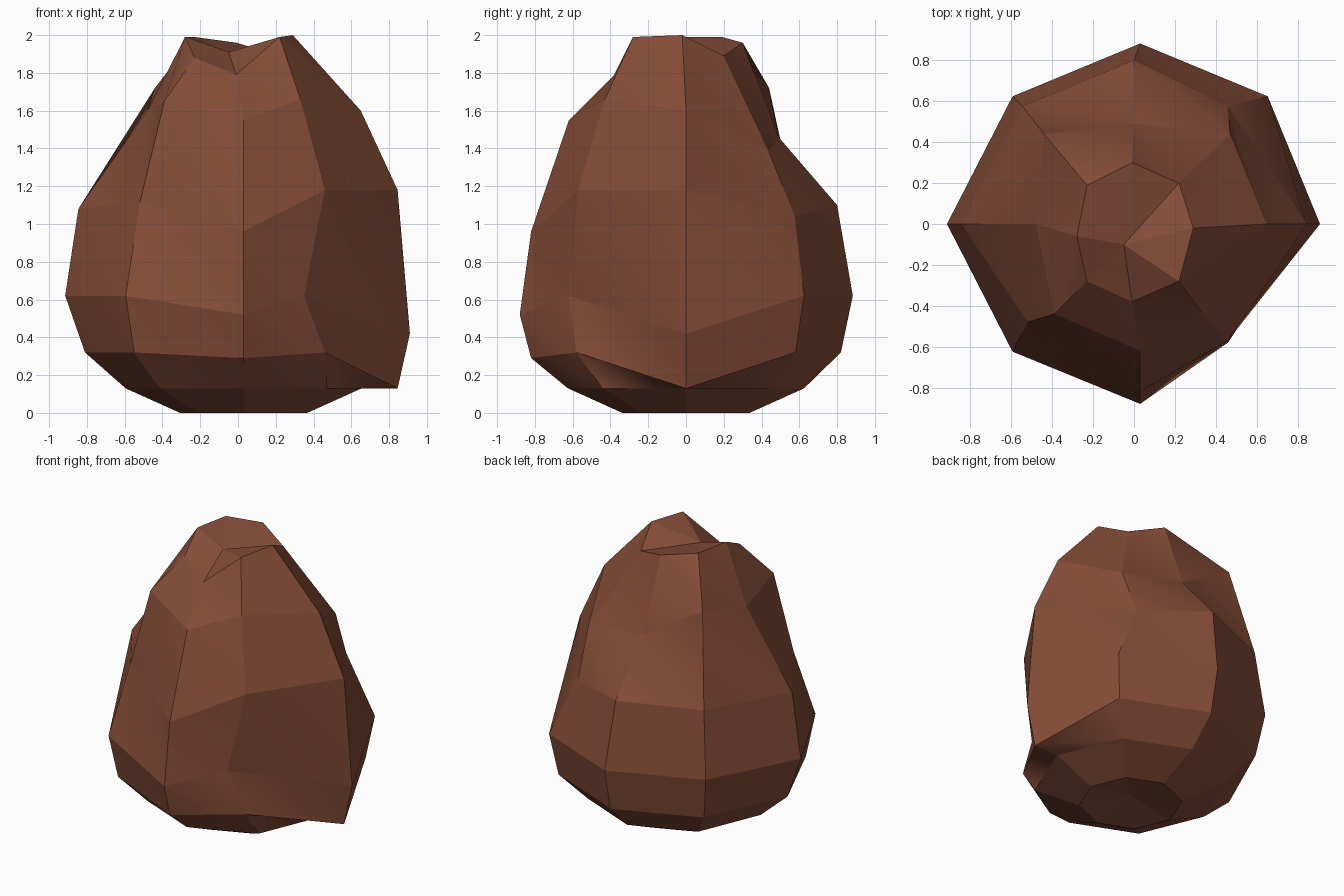
import bpy, bmesh, math

if "Cube" in bpy.data.objects:
    bpy.data.objects.remove(bpy.data.objects["Cube"])

# Lumpy boulder: an eight-sided ball of rings, flattened below and dented by hand
SIDES = 8
CX = 0.03

mat = bpy.data.materials.new("reddish brown")
mat.diffuse_color = (0.235, 0.074, 0.039, 1)
mat.use_nodes = True
mat.node_tree.nodes["Principled BSDF"].inputs["Base Color"].default_value = mat.diffuse_color


def ring(r, z):
    return [(CX + r * math.cos(math.tau * i / SIDES), r * math.sin(math.tau * i / SIDES), z)
            for i in range(SIDES)]


# Regular lower body (radius, height), columns run anticlockwise from +x
rings = [ring(r, z) for r, z in
         [(0.337, 0), (0.625, 0.13), (0.82, 0.32), (0.883, 0.62), (0.815, 1.09)]]

# Pushed and pulled corners of the lower body: (ring, column) -> position
dents = {
    (2, 0): (0.845, 0, 0.13), (2, 4): (-0.81, 0, 0.32),
    (2, 6): (0.03, -0.82, 0.29), (2, 7): (0.46, -0.58, 0.32),
    (3, 0): (0.91, 0, 0.42), (3, 4): (-0.915, 0, 0.62),
    (3, 6): (0.03, -0.88, 0.52), (3, 7): (0.35, -0.62, 0.62),
    (4, 0): (0.845, 0, 1.18), (4, 1): (0.46, 0.575, 1.04),
    (4, 2): (0.0, 0.80, 1.10), (4, 4): (-0.845, 0, 1.08),
    (4, 5): (-0.52, -0.48, 1.11), (4, 6): (0.03, -0.82, 0.96),
    (4, 7): (0.46, -0.57, 1.18),
}
for (k, i), p in dents.items():
    rings[k][i] = p

# Irregular shoulder and crown
rings.append([(0.65, 0, 1.60), (0.47, 0.44, 1.38), (0, 0.49, 1.46), (-0.44, 0.44, 1.72),
              (-0.48, 0, 1.60), (-0.39, -0.44, 1.65), (0.03, -0.62, 1.55), (0.33, -0.43, 1.66)])
rings.append([(0.29, -0.02, 2.0), (0.22, 0.20, 1.89), (-0.01, 0.30, 1.96), (-0.23, 0.19, 1.99),
              (-0.28, -0.06, 1.99), (-0.23, -0.28, 1.88), (-0.01, -0.38, 1.79), (0.22, -0.28, 1.99)])

# Skin the rings with split facets, and close both ends with fans
bm = bmesh.new()
loops = [[bm.verts.new(p) for p in r] for r in rings]
bottom = bm.verts.new((CX, 0, 0.06))
top = bm.verts.new((-0.05, -0.10, 1.91))
creases = []
for i in range(SIDES):
    j = (i + 1) % SIDES
    for a, b in zip(loops, loops[1:]):
        bm.faces.new((a[i], a[j], b[i]))
        bm.faces.new((a[j], b[j], b[i]))
        creases.append(bm.edges.get((a[i], b[i])))
    bm.faces.new((bottom, loops[0][j], loops[0][i]))
    bm.faces.new((top, loops[-1][i], loops[-1][j]))
    creases += [bm.edges.get((r[i], r[j])) for r in loops]
creases += list(bottom.link_edges) + list(top.link_edges)

# Facet borders stay hard, the split inside each facet is soft
bmesh.ops.recalc_face_normals(bm, faces=bm.faces)
for f in bm.faces:
    f.smooth = True
for e in creases:
    e.smooth = False

mesh = bpy.data.meshes.new("boulder")
bm.to_mesh(mesh)
bm.free()
mesh.materials.append(mat)
boulder = bpy.data.objects.new("boulder", mesh)
bpy.context.collection.objects.link(boulder)
